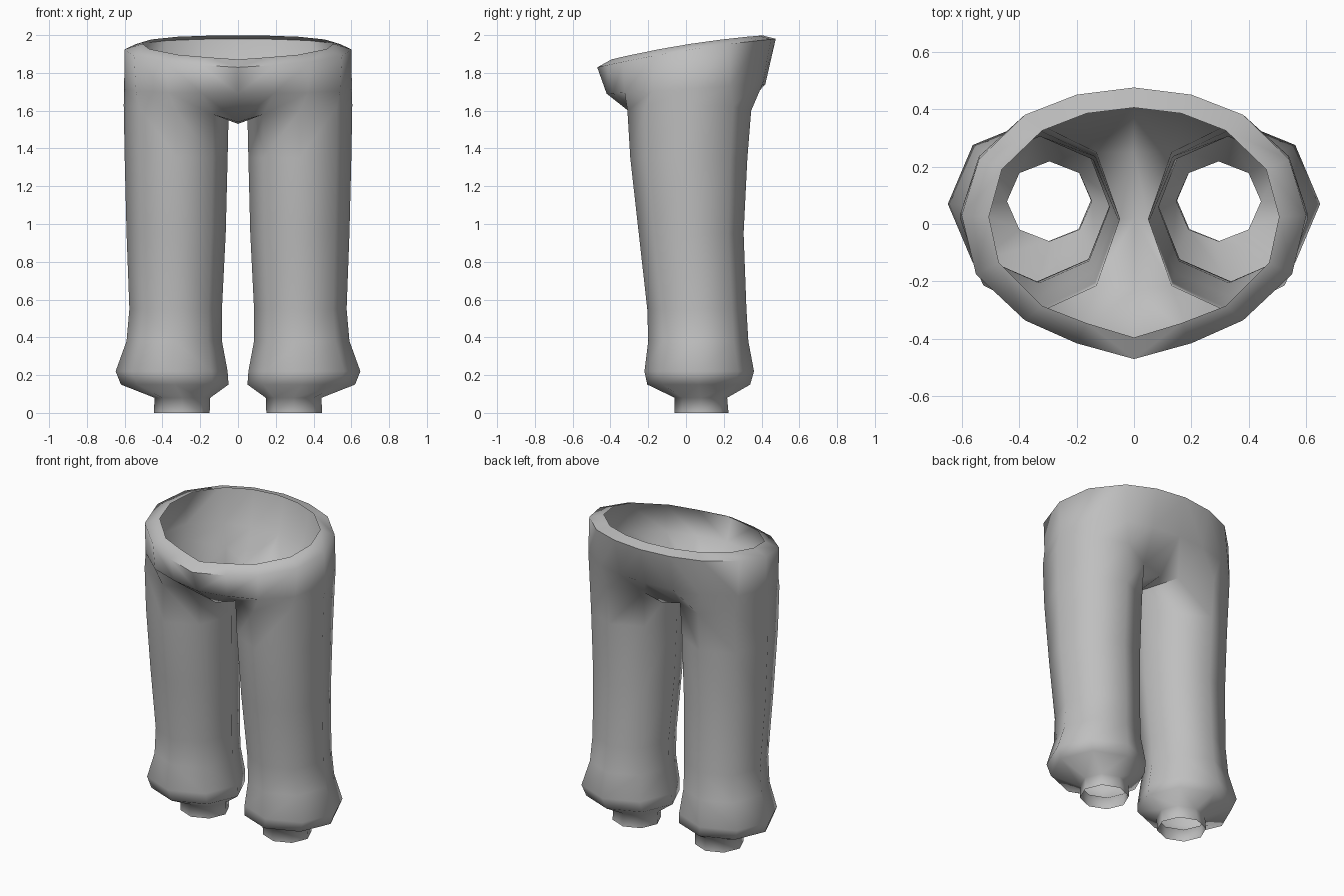
import bpy, bmesh, math

if "Cube" in bpy.data.objects:
    bpy.data.objects.remove(bpy.data.objects["Cube"])

cloth = bpy.data.materials.new("grey cloth")
cloth.diffuse_color = (0.52, 0.52, 0.52, 1)
cloth.use_nodes = True
cloth.node_tree.nodes["Principled BSDF"].inputs["Base Color"].default_value = cloth.diffuse_color

# Leg rings: height, inner x, outer x, front y, back y
LEG = [(1.58, 0.05, 0.605, -0.31, 0.345), (1.35, 0.055, 0.60, -0.295, 0.325),
       (0.95, 0.065, 0.59, -0.25, 0.305), (0.55, 0.085, 0.575, -0.205, 0.32),
       (0.38, 0.085, 0.59, -0.20, 0.33), (0.22, 0.055, 0.648, -0.22, 0.36),
       (0.15, 0.05, 0.62, -0.205, 0.34), (0.08, 0.147, 0.442, -0.06, 0.218),
       (0.0, 0.15, 0.445, -0.06, 0.225)]

# Right half of the waist, from centre back round to centre front
OUTER = [(0, .475), (.2, .45), (.38, .38), (.54, .225), (.6, .03),
         (.55, -.175), (.38, -.335), (.2, -.415), (0, -.47)]
INNER = [(0, .405), (.165, .385), (.32, .325), (.46, .19), (.505, .025),
         (.47, -.135), (.32, -.285), (.165, -.345), (0, -.395)]
HIP = [(0, .42), (.19, .405), (.36, .365), (.54, .235), (.603, .04),
       (.54, -.18), (.37, -.325), (.19, -.385), (0, -.42)]

bm = bmesh.new()


def add_ring(points, height):
    return [bm.verts.new((x, y, height(y))) for x, y in points]


def bridge(a, b, closed=False):
    n = len(a)
    for i in range(n if closed else n - 1):
        j = (i + 1) % n
        bm.faces.new((a[i], b[i], b[j], a[j]))


# Waistband and hips
inner = add_ring(INNER, lambda y: 1.95 + 0.16 * y - 0.1 * y * y)
outer = add_ring(OUTER, lambda y: 1.92 + 0.16 * y - 0.07 * y * y)
hip = add_ring(HIP, lambda y: 1.715 + 0.06 * y)
bridge(inner, outer)
bridge(outer, hip)

# Leg: octagonal rings, starting at the back and passing the outer side first
rings = []
for k, (z, xi, xo, yf, yb) in enumerate(LEG):
    ring = []
    for i in range(8):
        a = math.radians(45 * i)
        s, c = math.sin(a), math.cos(a)
        x = (xi + xo) / 2 + s * (xo - xi) / 2
        y = (yf + yb) / 2 + c * (yb - yf) / 2
        lift = (0.02 + 0.03 * s) if k == 0 else 0
        ring.append(bm.verts.new((x, y, z + lift)))
    rings.append(ring)
for a, b in zip(rings, rings[1:]):
    bridge(a, b, True)

# Join hips to the leg, and fill the crotch up to the centre line
top = rings[0]
bridge(hip[2:7], top[0:5])
mid_back, mid, mid_front = [bm.verts.new(p) for p in
                            ((0, .25, 1.55), (0, .02, 1.53), (0, -.23, 1.54))]
bridge(hip[0:3], [mid_back, top[7], top[0]])
bridge(hip[6:9], [top[4], top[5], mid_front])
bridge([mid_back, mid, mid_front], [top[7], top[6], top[5]])

# Mirror to the left half
bmesh.ops.mirror(bm, geom=bm.verts[:] + bm.edges[:] + bm.faces[:],
                 axis='X', merge_dist=0.001)
bmesh.ops.remove_doubles(bm, verts=bm.verts[:], dist=0.0005)
bmesh.ops.recalc_face_normals(bm, faces=bm.faces[:])
rim = max(bm.faces, key=lambda f: f.calc_center_median().z)
rim.normal_update()
if rim.normal.z < 0:
    bmesh.ops.reverse_faces(bm, faces=bm.faces[:])

mesh = bpy.data.meshes.new("trousers")
bm.to_mesh(mesh)
bm.free()
mesh.materials.append(cloth)
trousers = bpy.data.objects.new("trousers", mesh)
bpy.context.collection.objects.link(trousers)
bpy.context.view_layer.objects.active = trousers
trousers.select_set(True)
bpy.ops.object.shade_smooth_by_angle(angle=math.radians(75))
